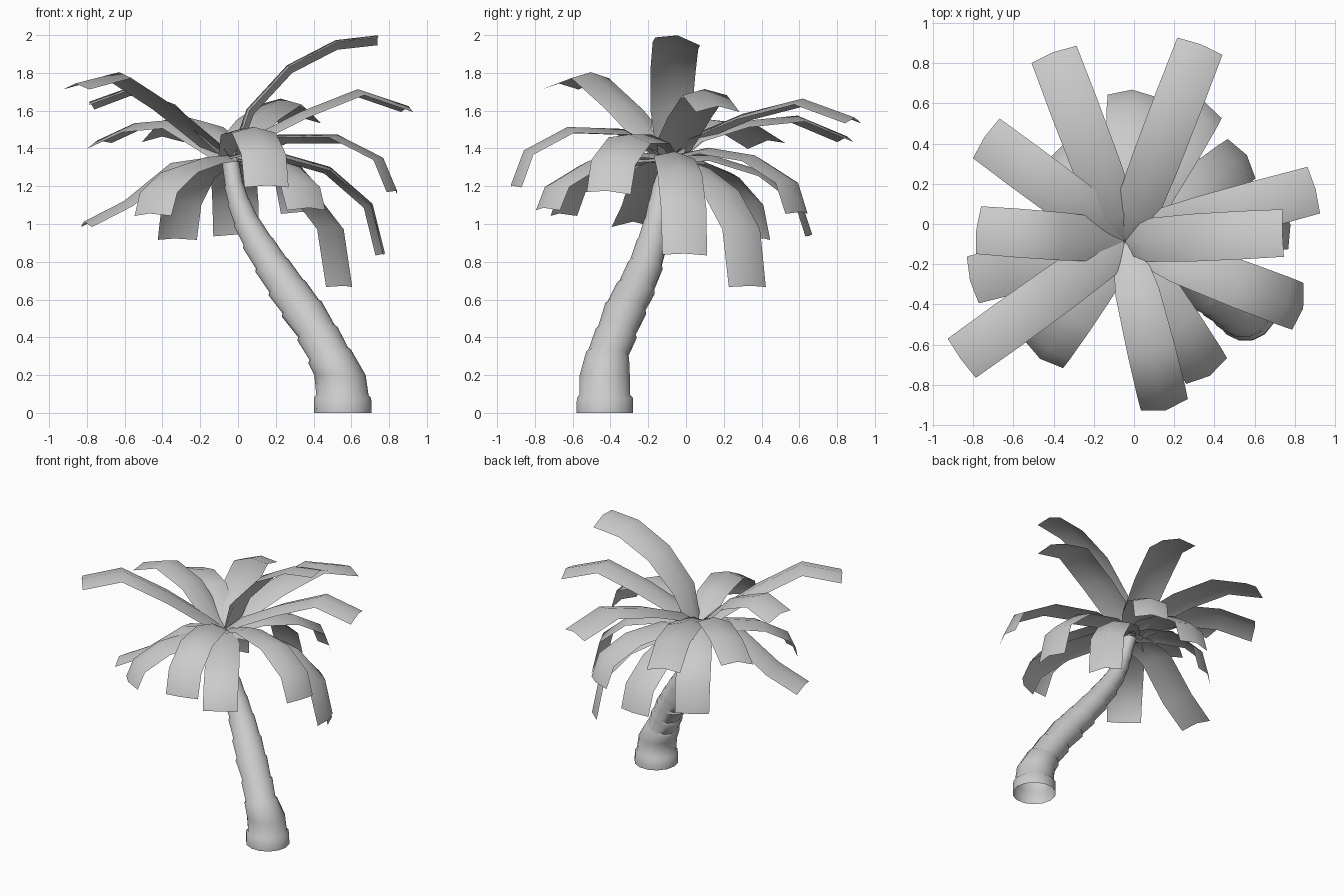
import bpy, math
from mathutils import Vector

if "Cube" in bpy.data.objects:
    bpy.data.objects.remove(bpy.data.objects["Cube"])

UP = Vector((0, 0, 1))


def make_object(name, verts, faces, angle):
    mesh = bpy.data.meshes.new(name)
    mesh.from_pydata(verts, [], faces)
    mesh.update()
    ob = bpy.data.objects.new(name, mesh)
    bpy.context.collection.objects.link(ob)
    bpy.ops.object.select_all(action='DESELECT')
    ob.select_set(True)
    bpy.context.view_layer.objects.active = ob
    bpy.ops.object.shade_smooth_by_angle(angle=math.radians(angle))
    return ob


# Leaning trunk: (x, y, z, lip radius) at each joint, narrowing slightly above every lip
joints = [(.555, -.43, 0, .153), (.553, -.43, .08, .152), (.54, -.43, .2, .136),
          (.485, -.415, .3, .118), (.42, -.37, .42, .112), (.337, -.32, .55, .113),
          (.26, -.265, .66, .105), (.18, -.215, .78, .094), (.105, -.18, .9, .083),
          (.045, -.155, 1.01, .07), (.005, -.14, 1.11, .06), (-.02, -.125, 1.2, .052),
          (-.04, -.09, 1.33, .045)]
SIDES = 14
verts, faces = [], []


def add_ring(center, axis, radius):
    u = Vector((0, 1, 0)).cross(axis).normalized()
    v = axis.cross(u)
    for k in range(SIDES):
        a = 2 * math.pi * k / SIDES
        verts.append(center + radius * (u * math.cos(a) + v * math.sin(a)))


last = len(joints) - 1
for i, (x, y, z, r) in enumerate(joints):
    prev = Vector(joints[max(i - 1, 0)][:3])
    after = Vector(joints[min(i + 1, last)][:3])
    # rings lean only part of the way with the trunk
    axis = UP if i < 3 else ((after - prev).normalized() + UP * .6).normalized()
    p = Vector((x, y, z))
    add_ring(p, axis, r)
    if 0 < i < last and i != 2:
        add_ring(p + axis * .014, axis, r * .91)
for ring in range(len(verts) // SIDES - 1):
    for k in range(SIDES):
        a, b = ring * SIDES + k, ring * SIDES + (k + 1) % SIDES
        faces.append((a, b, b + SIDES, a + SIDES))
make_object("trunk", verts, faces, 50)

# Fronds: tip x, tip y, twist in degrees, then heights along the rib ending at the tip
fronds = [
    (.74, -.045, 10, 1.60, 1.83, 1.96, 1.985),
    (.90, .17, 0, 1.45, 1.58, 1.70, 1.61),
    (.33, .89, 0, 1.46, 1.57, 1.65, 1.55),
    (-.40, .85, 0, 1.45, 1.53, 1.56, 1.45),
    (-.74, .43, 8, 1.42, 1.54, 1.52, 1.43),
    (-.78, -.03, -6, 1.42, 1.62, 1.71, 1.635),
    (-.81, -.28, 0, 1.34, 1.31, 1.11, 1.00),
    (-.86, -.67, 0, 1.44, 1.62, 1.79, 1.73),
    (-.46, -.66, 0, 1.34, 1.29, 1.18, 1.05),
    (.155, -.915, 0, 1.49, 1.50, 1.38, 1.20),
    (.37, -.745, 0, 1.37, 1.32, 1.21, 1.08),
    (.83, -.415, 8, 1.46, 1.46, 1.34, 1.17),
    (.765, -.005, 4, 1.37, 1.29, 1.10, .84),
    (.55, .335, 0, 1.31, 1.19, .98, .67),
    (.34, .60, 0, 1.39, 1.35, 1.23, 1.06),
    (-.01, .655, 0, 1.35, 1.27, 1.12, .94),
    (-.33, .40, 0, 1.33, 1.26, 1.11, .92),
]
crown = Vector((-.045, -.085, 1.35))
widths = (.07, .11, .12, .122, .12)


def make_frond(name, tx, ty, twist, *heights):
    drooping = heights[2] - heights[3] > .12
    steps = (.3, .65, .92, 1) if drooping else (.13, .4, .72, 1)
    reach = Vector((tx - crown.x, ty - crown.y, 0))
    out = reach.normalized()
    side = out.cross(UP)
    rib = [crown + out * .015]
    rib += [Vector((crown.x, crown.y, h)) + reach * s for s, h in zip(steps, heights)]
    t = math.radians(twist)
    vs, fs = [], []
    for i, p in enumerate(rib):
        tangent = (rib[min(i + 1, 4)] - rib[max(i - 1, 0)]).normalized()
        normal = side.cross(tangent)
        across = (side * math.cos(t) + normal * math.sin(t)) * widths[i]
        # arched cross-section: the rib sits above both edges
        vs += [p - across - normal * .018, p + normal * .014, p + across - normal * .018]
    for i in range(4):
        for k in (0, 1):
            a = 3 * i + k
            fs.append((a + 3, a + 4, a + 1, a))
    make_object(name, vs, fs, 60)


for n, data in enumerate(fronds, 1):
    make_frond(f"frond_{n:02d}", *data)
